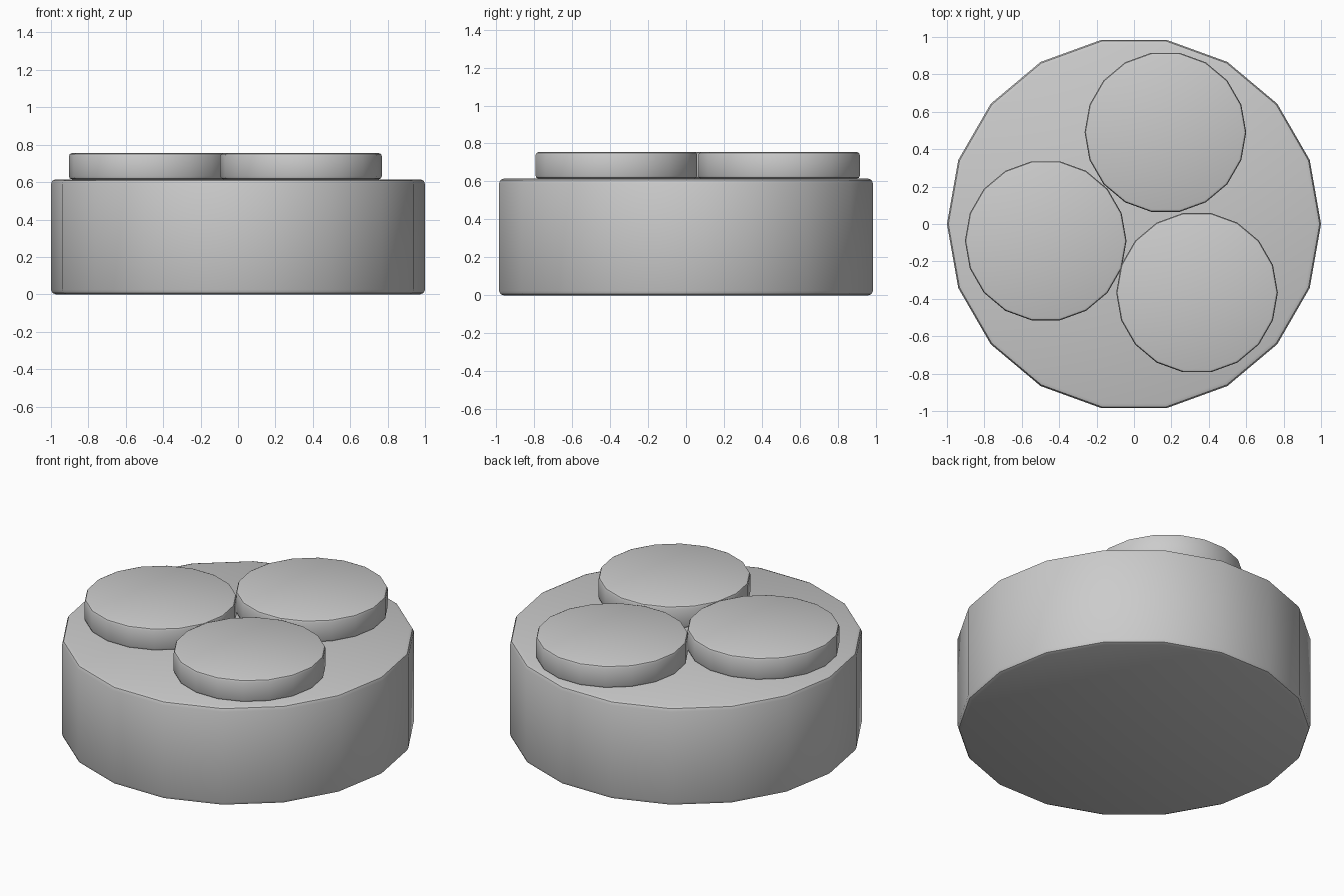
import bpy, math

if "Cube" in bpy.data.objects:
    bpy.data.objects.remove(bpy.data.objects["Cube"])

def disc(name, x, y, z0, z1, radius, bevel):
    """18-sided drum with a vertex on +x and softened rims."""
    bpy.ops.mesh.primitive_cylinder_add(
        vertices=18, radius=radius, depth=z1 - z0,
        location=(x, y, (z0 + z1) / 2), rotation=(0, 0, math.radians(10)))
    ob = bpy.context.object
    ob.name = name
    bpy.ops.object.transform_apply(location=False, rotation=True, scale=False)
    mod = ob.modifiers.new("rim_bevel", 'BEVEL')
    mod.width = bevel
    mod.segments = 2
    mod.limit_method = 'ANGLE'
    mod.angle_limit = math.radians(40)
    bpy.ops.object.modifier_apply(modifier=mod.name)
    bpy.ops.object.shade_smooth_by_angle(angle=math.radians(30))
    return ob

# Wide base drum
disc("base_drum", 0, 0, 0, 0.615, 1.0, 0.025)

# Three flat discs resting on the base
for i, (x, y) in enumerate([(0.168, 0.49), (-0.472, -0.09), (0.337, -0.367)]):
    disc(f"top_disc_{i + 1}", x, y, 0.615, 0.755, 0.432, 0.016)
